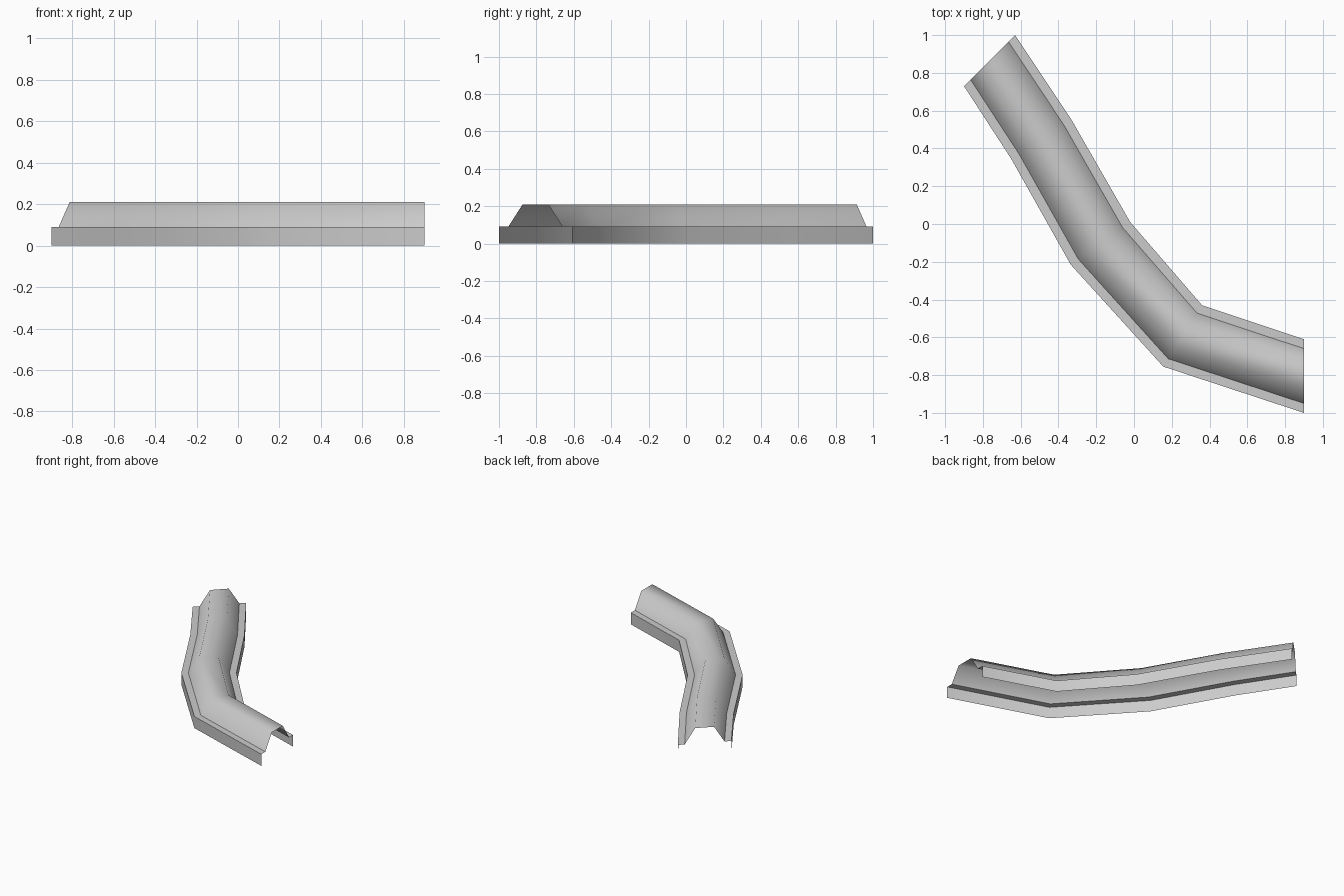
import bpy
import bmesh
from mathutils import Vector

cube = bpy.data.objects.get("Cube")
if cube:
    bpy.data.objects.remove(cube, do_unlink=True)

# Plain grey surface
grey = bpy.data.materials.new("plain_grey")
grey.use_nodes = True
colour = (0.6, 0.6, 0.6, 1.0)
grey.diffuse_color = colour
grey.node_tree.nodes["Principled BSDF"].inputs["Base Color"].default_value = colour

# Stations along the bend: outer edge and inner edge on the ground
stations = [
    ((-0.90, 0.73), (-0.63, 1.00)),
    ((-0.65, 0.345), (-0.33, 0.55)),
    ((-0.335, -0.215), (-0.02, 0.01)),
    ((0.155, -0.755), (0.36, -0.43)),
    ((0.90, -1.00), (0.90, -0.61)),
]

# Half of the cross-section: fraction of the width, height; then mirrored
half = [(0, 0), (0, 0.09), (0.128, 0.09), (0.325, 0.21)]
profile = half + [(1 - t, z) for t, z in reversed(half)]

# Open sheet swept through the stations
bm = bmesh.new()
rows = []
for a, b in stations:
    a, b = Vector(a), Vector(b)
    rows.append([bm.verts.new((*a.lerp(b, t), z)) for t, z in profile])

for near, far in zip(rows, rows[1:]):
    for j in range(len(profile) - 1):
        face = bm.faces.new((near[j], far[j], far[j + 1], near[j + 1]))
        face.smooth = True

# Crisp edges on both sides of each ledge; the crown stays rounded
last = len(profile) - 1
for near, far in zip(rows, rows[1:]):
    for j in (1, 2, last - 2, last - 1):
        bm.edges.get((near[j], far[j])).smooth = False

mesh = bpy.data.meshes.new("curved_barrier")
bm.to_mesh(mesh)
bm.free()
mesh.materials.append(grey)
barrier = bpy.data.objects.new("curved_barrier", mesh)
bpy.context.collection.objects.link(barrier)
